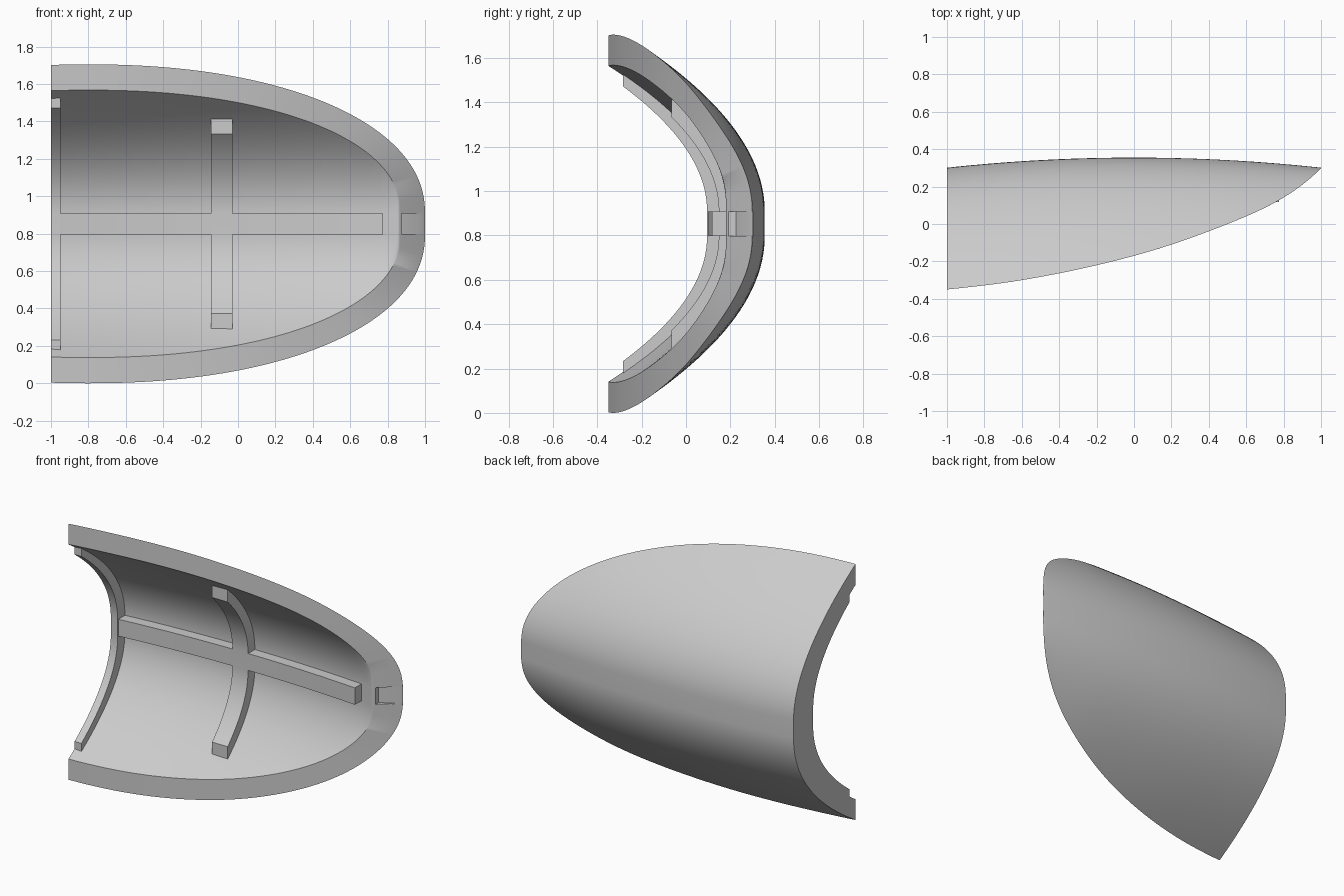
import bpy, bmesh, math

if "Cube" in bpy.data.objects:
    bpy.data.objects.remove(bpy.data.objects["Cube"], do_unlink=True)

ZC = 0.8525       # height of the centreline
WALL = 0.135      # shell thickness
RIB = 0.07        # how far the spine stands off the inner wall
HALF = 0.056      # half width of the spine and the flat strip behind it
POWER = 2.15      # bluntness of the nose outline

grey = bpy.data.materials.new("light_grey")
grey.use_nodes = True
grey.diffuse_color = (0.6, 0.6, 0.6, 1)
grey.node_tree.nodes["Principled BSDF"].inputs["Base Color"].default_value = (0.6, 0.6, 0.6, 1)

# Side profile of the rim: x, y, slope
RIM = [(-1, -0.35, 0.10), (-0.6, -0.30, 0.165), (0, -0.17, 0.27),
       (0.5, 0.0, 0.40), (0.78, 0.13, 0.58), (1, 0.298, 1.0)]


def rim_y(x):
    for (x0, y0, s0), (x1, y1, s1) in zip(RIM, RIM[1:]):
        if x <= x1:
            break
    w = x1 - x0
    t = (x - x0) / w
    return (y0 * (1 + 2 * t) * (1 - t) ** 2 + s0 * w * t * (1 - t) ** 2
            + y1 * t * t * (3 - 2 * t) + s1 * w * t * t * (t - 1))


def back_y(x):
    return 0.355 - 0.054 * x * x


def half_height(x, tall, nose):
    u = min(abs(x + 0.8) / (nose + 0.8), 1)
    return HALF + (tall - HALF) * (1 - u ** POWER) ** (1 / POWER)


def bow(mid, edge, h, m=28):
    """Bowed yz curve: a flat centre strip with a parabolic wing on each side."""
    wing = [(mid - (mid - edge) * (j / m) ** 2, HALF + (h - HALF) * j / m)
            for j in range(m + 1)]
    return ([(y, ZC - z) for y, z in reversed(wing)]
            + [(y, ZC + z) for y, z in wing])


def finish(name, bm):
    bmesh.ops.remove_doubles(bm, verts=bm.verts, dist=0.00005)
    bmesh.ops.recalc_face_normals(bm, faces=bm.faces)
    me = bpy.data.meshes.new(name)
    bm.to_mesh(me)
    bm.free()
    me.materials.append(grey)
    ob = bpy.data.objects.new(name, me)
    bpy.context.collection.objects.link(ob)
    return ob


def slab(name, back, front):
    """Closed solid between two swept sheets, each a list of (x, curve)."""
    bm = bmesh.new()
    o, n = [[[bm.verts.new((x, y, z)) for y, z in curve] for x, curve in sheet]
            for sheet in (back, front)]
    rows, m = len(o) - 1, len(o[0]) - 1
    for g in (o, n):
        for a, b in zip(g, g[1:]):
            for j in range(m):
                bm.faces.new((a[j], a[j + 1], b[j + 1], b[j]))
    for i in (0, rows):
        for j in range(m):
            bm.faces.new((o[i][j], o[i][j + 1], n[i][j + 1], n[i][j]))
    for j in (0, m):
        for i in range(rows):
            bm.faces.new((o[i][j], o[i + 1][j], n[i + 1][j], n[i][j]))
    return finish(name, bm)


def prism(name, outline, half):
    """Extrude an xy outline across the centreline."""
    bm = bmesh.new()
    low = [bm.verts.new((x, y, ZC - half)) for x, y in outline]
    high = [bm.verts.new((x, y, ZC + half)) for x, y in outline]
    bm.faces.new(low)
    bm.faces.new(high)
    for i in range(len(low)):
        k = (i + 1) % len(low)
        bm.faces.new((low[i], low[k], high[k], high[i]))
    return finish(name, bm)


def sheet(tall, nose, depth):
    """Shell surface from the open end to the nose, trimmed at the rim."""
    rows = []
    for i in range(61):
        x = -1 + (nose + 1) * (1 - (1 - i / 60) ** 2)
        mid = max(back_y(x) - depth, rim_y(x))
        rows.append((x, bow(mid, rim_y(x), half_height(x, tall, nose))))
    return rows


# Shell
shell = slab("shell", sheet(ZC, 1, 0), sheet(0.715, 0.87, WALL))

# Nose slot cut through the rim
slot = prism("slot_cutter", [(0.875, 0.0), (0.875, 0.225), (1.02, 0.303), (1.02, 0.0)],
             HALF - 0.001)
slot.hide_render = True
mod = shell.modifiers.new("slot", "BOOLEAN")
mod.operation = "DIFFERENCE"
mod.solver = "EXACT"
mod.object = slot
bpy.context.view_layer.objects.active = shell
shell.select_set(True)
bpy.ops.object.modifier_apply(modifier="slot")
bpy.data.objects.remove(slot, do_unlink=True)
parts = [shell]

# Cross ribs: x range, front face at the middle, cut end, half heights
for name, x0, x1, mid, end, h_front, h_back in (
        ("end_rib", -1, -0.95, 0.095, -0.285, 0.62, 0.683),
        ("middle_rib", -0.145, -0.03, 0.148, -0.065, 0.48, 0.563)):
    parts.append(slab(name, [(x, bow(mid + 0.08, end, h_back)) for x in (x0, x1)],
                      [(x, bow(mid, end, h_front)) for x in (x0, x1)]))

# Lengthwise spine
xs = [-1 + 1.775 * i / 40 for i in range(41)]
parts.append(prism("spine", [(x, back_y(x) - WALL - RIB) for x in xs]
                   + [(x, back_y(x) - WALL + 0.03) for x in reversed(xs)], HALF))

for ob in parts:
    ob.select_set(True)
bpy.ops.object.shade_smooth_by_angle(angle=math.radians(30))
